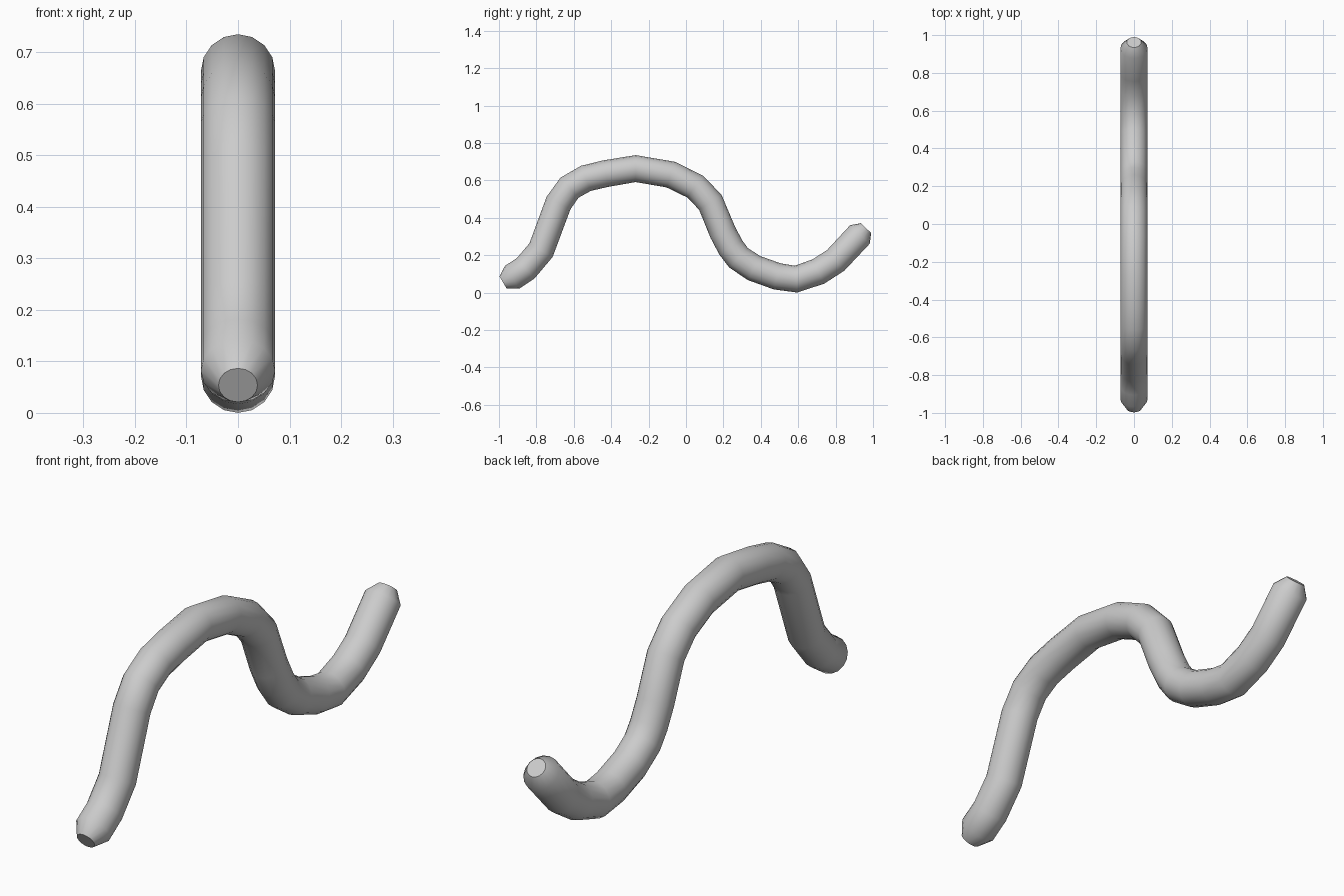
import bpy, bmesh, math
from mathutils import Vector

if "Cube" in bpy.data.objects:
    bpy.data.objects.remove(bpy.data.objects["Cube"])

SIDES = 16
R = 0.072
CAP = 0.038

# centre line of the wavy tube in the side plane (y, z)
path = [(-.978, .055), (-.93, .083), (-.858, .13), (-.775, .228), (-.682, .479),
        (-.623, .562), (-.535, .612), (-.43, .637), (-.269, .664), (-.082, .632),
        (.049, .568), (.13, .484), (.196, .325), (.239, .243), (.281, .187),
        (.364, .132), (.487, .088), (.588, .073), (.708, .114), (.800, .173),
        (.930, .312), (.962, .346)]
pts = [Vector((0, y, z)) for y, z in path]

bm = bmesh.new()
rings = []
for i, p in enumerate(pts):
    # ring lies on the bisector of the neighbouring segments
    a = (p - pts[i - 1]).normalized() if i > 0 else Vector()
    b = (pts[i + 1] - p).normalized() if i < len(pts) - 1 else Vector()
    t = (a + b).normalized()
    n = Vector((0, -t.z, t.y))
    r = CAP if i in (0, len(pts) - 1) else R
    ring = []
    for k in range(SIDES):
        ang = 2 * math.pi * k / SIDES
        ring.append(bm.verts.new(p + n * (r * math.cos(ang)) + Vector((r * math.sin(ang), 0, 0))))
    rings.append(ring)

# tube walls
for r0, r1 in zip(rings, rings[1:]):
    for k in range(SIDES):
        j = (k + 1) % SIDES
        bm.faces.new((r0[k], r0[j], r1[j], r1[k]))
# small flat end caps
bm.faces.new(rings[0])
bm.faces.new(rings[-1])
bmesh.ops.recalc_face_normals(bm, faces=bm.faces[:])

# stand on the ground
low = min(v.co.z for v in bm.verts)
bmesh.ops.translate(bm, verts=bm.verts[:], vec=(0, 0, -low))

mesh = bpy.data.meshes.new("wavy_tube")
bm.to_mesh(mesh)
bm.free()
tube = bpy.data.objects.new("wavy_tube", mesh)
bpy.context.collection.objects.link(tube)
bpy.context.view_layer.objects.active = tube
tube.select_set(True)
bpy.ops.object.shade_smooth_by_angle(angle=math.radians(40))
